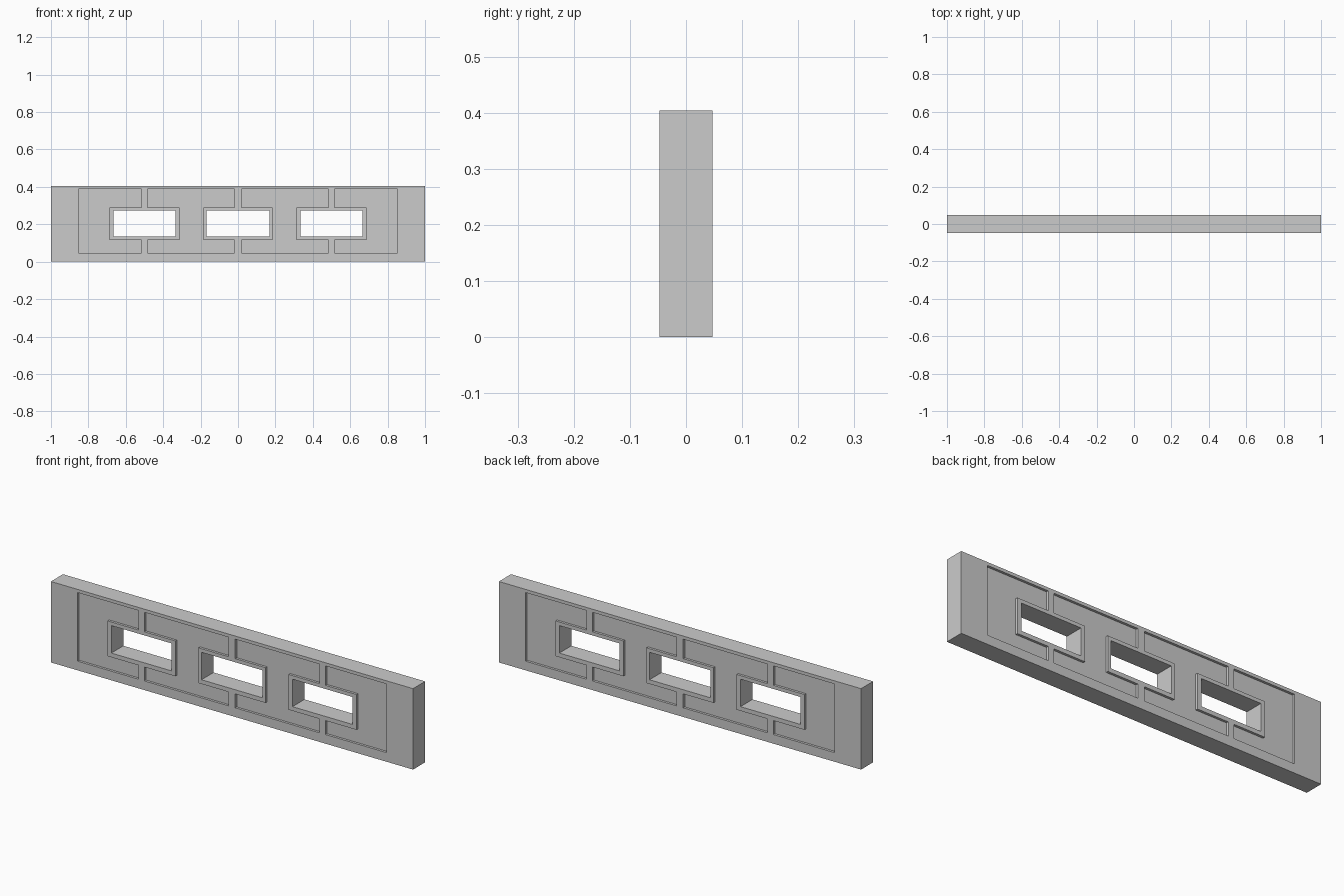
import bpy, bmesh

if "Cube" in bpy.data.objects:
    bpy.data.objects.remove(bpy.data.objects["Cube"])

HALF_T, HEIGHT, DEPTH = 0.0475, 0.404, 0.012
PANEL_X, PANEL_Z = 0.853, (0.0455, 0.388)
FRAME_Z, WINDOW_Z = (0.115, 0.291), (0.136, 0.273)
# per opening: centre, half rib width, half frame width, half window width
BAYS = [(-0.5, 0.016, 0.187, 0.166),
        (0.0, 0.018, 0.185, 0.168),
        (0.5, 0.016, 0.187, 0.166)]


def prism(bm, outline, y0, y1):
    """Extrude an (x, z) outline from y0 to y1."""
    face = bm.faces.new([bm.verts.new((x, y0, z)) for x, z in outline])
    ext = bmesh.ops.extrude_face_region(bm, geom=[face])
    verts = [v for v in ext["geom"] if isinstance(v, bmesh.types.BMVert)]
    bmesh.ops.translate(bm, verts=verts, vec=(0, y1 - y0, 0))


def rect(x0, x1, z0, z1):
    return [(x0, z0), (x1, z0), (x1, z1), (x0, z1)]


def side(bay, sign):
    """Stepped edge, bottom to top, along one side of a rib and window frame."""
    c, rib, frame, _ = bay
    r, f = c + sign * rib, c + sign * frame
    (p0, p1), (f0, f1) = PANEL_Z, FRAME_Z
    return [(r, p0), (r, f0), (f, f0), (f, f1), (r, f1), (r, p1)]


def finish(bm, name):
    bmesh.ops.recalc_face_normals(bm, faces=bm.faces)
    mesh = bpy.data.meshes.new(name)
    bm.to_mesh(mesh)
    bm.free()
    obj = bpy.data.objects.new(name, mesh)
    bpy.context.collection.objects.link(obj)
    return obj


# solid plate
bm = bmesh.new()
prism(bm, rect(-1, 1, 0, HEIGHT), -HALF_T, HALF_T)
plate = finish(bm, "pierced_plate")

# cutter: through windows plus shallow recesses on both faces
bm = bmesh.new()
for c, _, _, w in BAYS:
    prism(bm, rect(c - w, c + w, *WINDOW_Z), -0.1, 0.1)
ends = [[(s * PANEL_X, z) for z in PANEL_Z] for s in (-1, 1)]
lefts = [ends[0]] + [side(b, 1) for b in BAYS]
rights = [side(b, -1) for b in BAYS] + [ends[1]]
for left, right in zip(lefts, rights):
    for s in (-1, 1):
        prism(bm, right + left[::-1], s * (HALF_T - DEPTH), s * 0.1)
cutter = finish(bm, "recess_cutter")
cutter.hide_render = True

# carve the plate
mod = plate.modifiers.new("carve", "BOOLEAN")
mod.operation = "DIFFERENCE"
mod.solver = "EXACT"
mod.object = cutter
bpy.context.view_layer.objects.active = plate
plate.select_set(True)
bpy.ops.object.modifier_apply(modifier=mod.name)
bpy.data.objects.remove(cutter)
